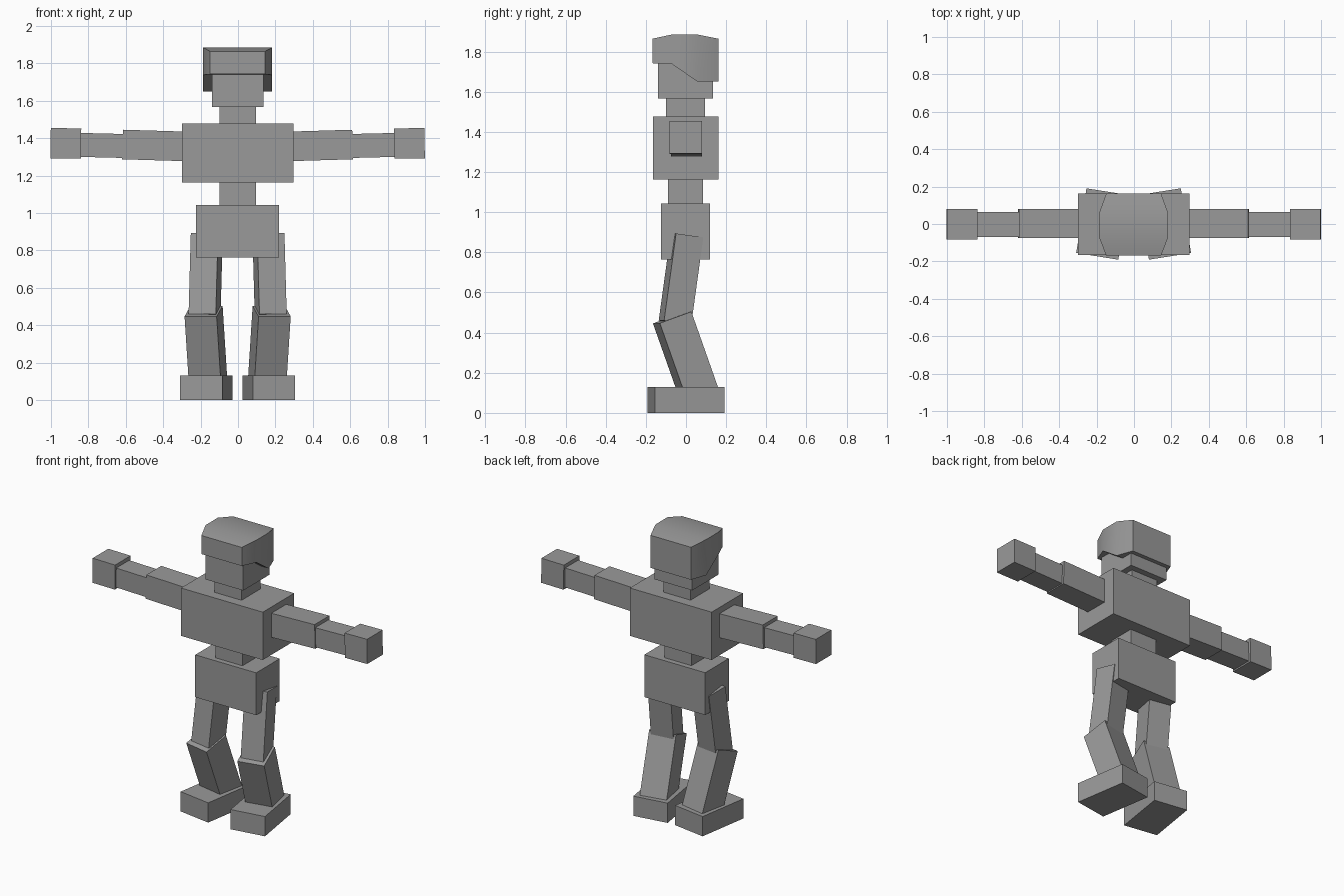
import bpy, bmesh, math
from mathutils import Vector, Matrix

if "Cube" in bpy.data.objects:
    bpy.data.objects.remove(bpy.data.objects["Cube"])

CX = -0.002  # mirror plane of the figure

grey = bpy.data.materials.new("plain grey")
grey.diffuse_color = (0.32, 0.32, 0.32, 1)
grey.use_nodes = True
grey.node_tree.nodes["Principled BSDF"].inputs["Base Color"].default_value = grey.diffuse_color


def finish(name, bm):
    bmesh.ops.recalc_face_normals(bm, faces=bm.faces)
    mesh = bpy.data.meshes.new(name)
    bm.to_mesh(mesh)
    bm.free()
    mesh.materials.append(grey)
    ob = bpy.data.objects.new(name, mesh)
    bpy.context.collection.objects.link(ob)
    return ob


def block(name, half_w, y, z):
    """Upright box centred on the mirror plane."""
    limb(name, (CX, sum(y) / 2, z[1]), (CX, sum(y) / 2, z[0]), 2 * half_w, y[1] - y[0])


def limb(name, top, bottom, width, depth, yaw=0):
    """Box running from bottom to top, turned about its length by yaw."""
    top, bottom = Vector(top), Vector(bottom)
    axis = top - bottom
    z = axis.normalized()
    x = Vector((math.cos(yaw), math.sin(yaw), 0))
    if abs(z.x) > 0.9:
        x = Vector((0, 1, 0))
    x = (x - z * x.dot(z)).normalized()
    y = z.cross(x)
    rot = Matrix((x, y, z)).transposed().to_4x4()
    m = Matrix.Translation((top + bottom) / 2) @ rot @ Matrix.Diagonal((width, depth, axis.length, 1))
    bm = bmesh.new()
    bmesh.ops.create_cube(bm, size=1, matrix=m)
    return finish(name, bm)


# Torso and head
block("pelvis", 0.222, (-0.125, 0.12), (0.763, 1.042))
block("waist", 0.098, (-0.09, 0.085), (1.03, 1.17))
block("chest", 0.298, (-0.165, 0.162), (1.162, 1.477))
block("neck", 0.098, (-0.10, 0.095), (1.46, 1.58))
block("head", 0.138, (-0.14, 0.135), (1.567, 1.80))

# Hair cap: lofted sections given as y, half width, bottom, top
bm = bmesh.new()
rings = []
for y, w, lo, hi in [(-0.168, 0.147, 1.742, 1.864), (-0.07, 0.185, 1.738, 1.885),
                     (0.057, 0.185, 1.65, 1.885), (0.162, 0.147, 1.65, 1.864)]:
    rings.append([bm.verts.new((CX + sx * w, y, z))
                  for sx, z in ((-1, lo), (1, lo), (1, hi), (-1, hi))])
for a, b in zip(rings, rings[1:]):
    for i in range(4):
        j = (i + 1) % 4
        bm.faces.new((a[i], a[j], b[j], b[i]))
bm.faces.new(rings[0])
bm.faces.new(rings[-1])
hair = finish("hair", bm)
bpy.context.view_layer.objects.active = hair
hair.select_set(True)
bpy.ops.object.shade_smooth_by_angle(angle=math.radians(30))

# Limbs: outer/top end, inner/bottom end, width, depth, yaw in degrees
PARTS = {
    "upper_arm": ((0.615, 0.002, 1.366), (0.28, 0.002, 1.356), 0.155, 0.158, 0),
    "forearm": ((0.85, -0.002, 1.364), (0.60, -0.002, 1.358), 0.134, 0.128, 0),
    "hand": ((1.0, -0.001, 1.373), (0.837, -0.001, 1.371), 0.162, 0.162, 0),
    "thigh": ((0.165, 0.005, 0.884), (0.177, -0.055, 0.45), 0.148, 0.139, 10.5),
    "shin": ((0.182, -0.069, 0.475), (0.158, 0.064, 0.098), 0.175, 0.170, 11.5),
    "foot": ((0.167, 0, 0.13), (0.167, 0, 0), 0.228, 0.35, 9),
}
for name, (top, bottom, w, d, yaw) in PARTS.items():
    for side, s in (("left", 1), ("right", -1)):
        a, b = [(CX + s * p[0], p[1], p[2]) for p in (top, bottom)]
        limb(f"{side}_{name}", a, b, w, d, math.radians(s * yaw))
